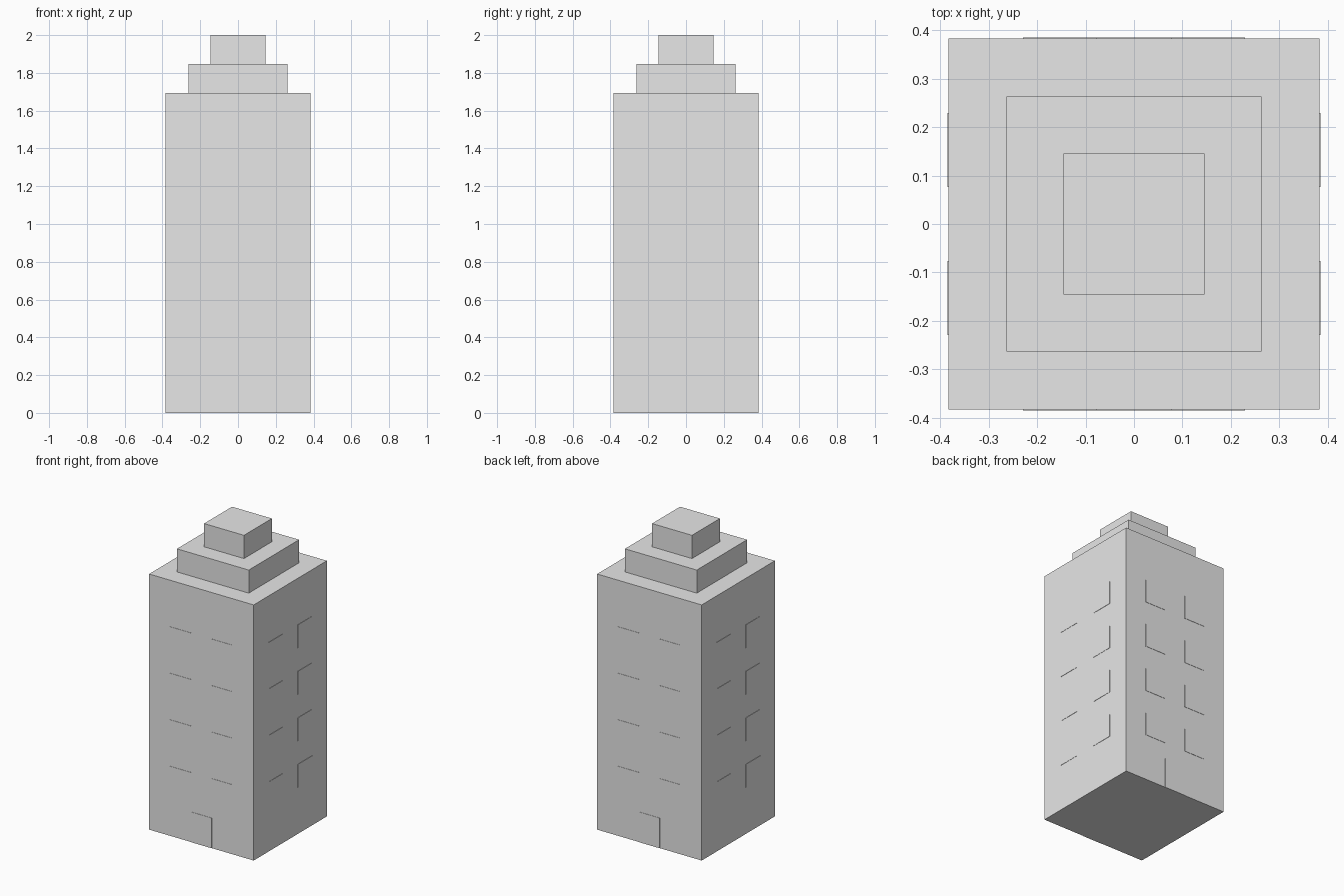
import bpy
from math import pi
from mathutils import Matrix, Vector

cube = bpy.data.objects.get("Cube")
if cube:
    bpy.data.objects.remove(cube, do_unlink=True)

# One plain grey for the whole tower
GREY = (0.8, 0.8, 0.8, 1.0)
grey = bpy.data.materials.new("light_grey")
grey.use_nodes = True
grey.diffuse_color = GREY
grey.node_tree.nodes["Principled BSDF"].inputs["Base Color"].default_value = GREY

HALF = 0.383      # half width of the main block
PLATE = 0.002     # how far windows and doors stand out
PANE = 0.153      # width and height of a window


def box(name, size, centre, turn=0.0):
    """Flat-shaded box, placed and then turned about the tower axis."""
    bpy.ops.mesh.primitive_cube_add(size=1)
    ob = bpy.context.object
    ob.name = name
    ob.data.transform(Matrix.Rotation(turn, 4, "Z")
                      @ Matrix.Translation(Vector(centre))
                      @ Matrix.Diagonal((*size, 1)))
    ob.data.materials.append(grey)
    return ob


# Stepped tower
for name, half, low, high in (("main_block", HALF, 0, 1.693),
                              ("middle_tier", 0.263, 1.693, 1.846),
                              ("top_tier", 0.146, 1.846, 2.0)):
    box(name, (2 * half, 2 * half, high - low), (0, 0, (low + high) / 2))

# Windows: two columns by four floors on every side
for side, label in enumerate(("front", "left", "back", "right")):
    turn = side * pi / 2
    for floor in range(4):
        for column in (-1, 1):
            box(f"{label}_window", (PANE, PLATE, PANE),
                (column * PANE, -HALF - PLATE / 2, 0.385 + floor * 0.308), turn)
    # Doors on the front and back only
    if side % 2 == 0:
        box(f"{label}_door", (PANE, PLATE, 0.2),
            (0, -HALF - PLATE / 2, 0.1), turn)
